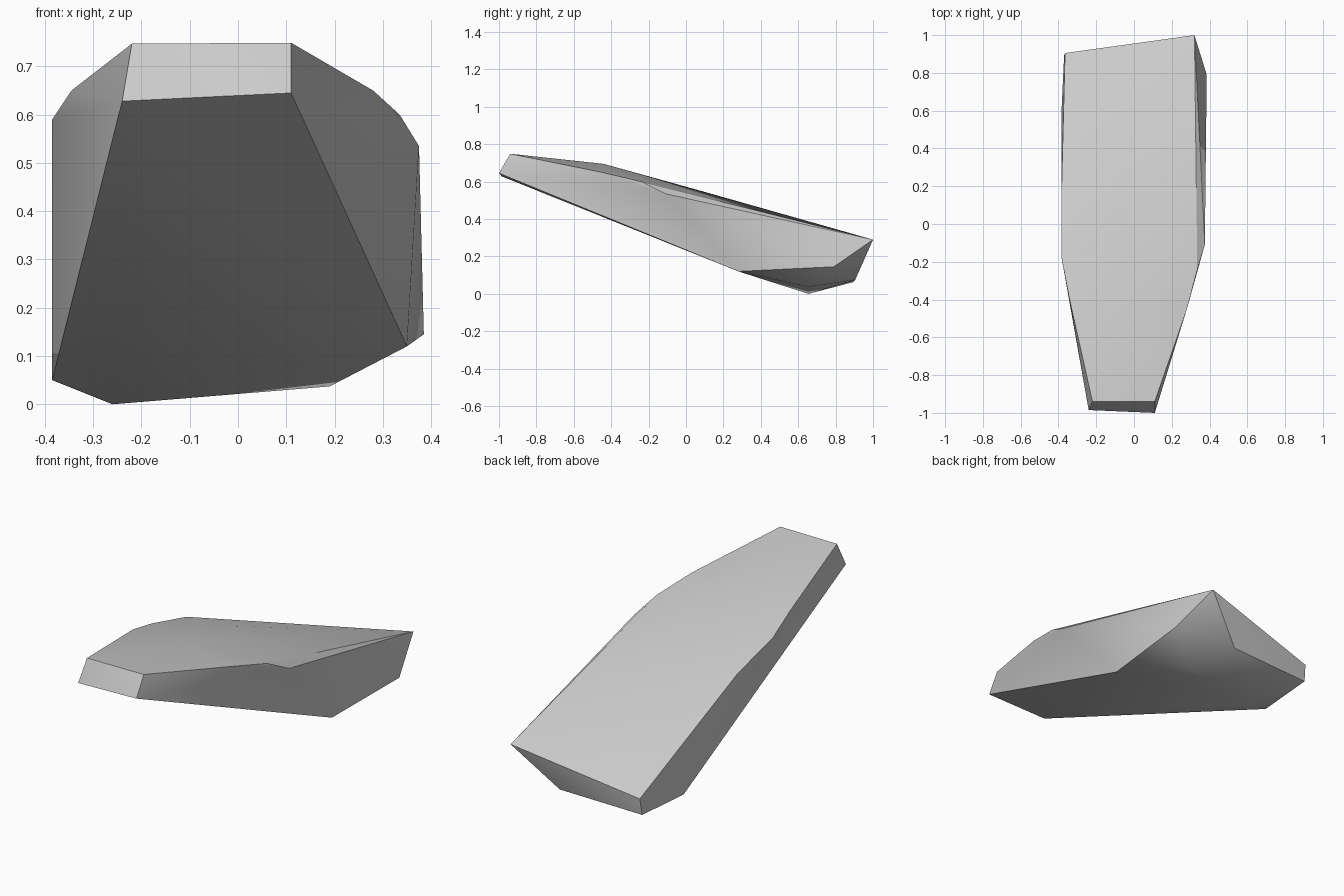
import bpy
import bmesh

if "Cube" in bpy.data.objects:
    bpy.data.objects.remove(bpy.data.objects["Cube"], do_unlink=True)

# Plain stone colour
stone = bpy.data.materials.new("stone_grey")
stone.use_nodes = True
colour = (0.6, 0.6, 0.6, 1.0)
stone.diffuse_color = colour
stone.node_tree.nodes["Principled BSDF"].inputs["Base Color"].default_value = colour

# Raised narrow end
front_end = [(-.22, -.94, .747), (.11, -.94, .749), (.11, -1, .645), (-.24, -.985, .628)]
# Top rim on each side, and the low crown between them
left_rim = [(-.345, -.38, .65), (-.385, -.17, .59), (-.385, .12, .515)]
right_rim = [(.28, -.45, .65), (.335, -.24, .6), (.375, -.11, .535)]
crown = [(-.03, -.44, .695), (-.12, .1, .545)]
# Broad lower end
back_end = [(.32, 1, .29), (-.365, .905, .15), (-.37, .892, .062), (.1, .905, .075)]
# Underside
base = [(-.385, .57, .05), (-.26, .655, 0), (.19, .655, .037),
        (.35, .28, .12), (.385, .79, .145)]

# Wrap the corner points into one closed slab
bm = bmesh.new()
for point in front_end + left_rim + right_rim + crown + back_end + base:
    bm.verts.new(point)
hull = bmesh.ops.convex_hull(bm, input=bm.verts)
loose = [v for v in bm.verts if not v.link_faces]
bmesh.ops.delete(bm, geom=loose, context="VERTS")
bmesh.ops.recalc_face_normals(bm, faces=bm.faces)

mesh = bpy.data.meshes.new("stone_slab")
bm.to_mesh(mesh)
bm.free()
mesh.materials.append(stone)
slab = bpy.data.objects.new("stone_slab", mesh)
bpy.context.collection.objects.link(slab)

# Smooth the gentle crown, keep the broken edges sharp
bpy.ops.object.select_all(action="DESELECT")
slab.select_set(True)
bpy.context.view_layer.objects.active = slab
bpy.ops.object.shade_smooth_by_angle(angle=0.52)
